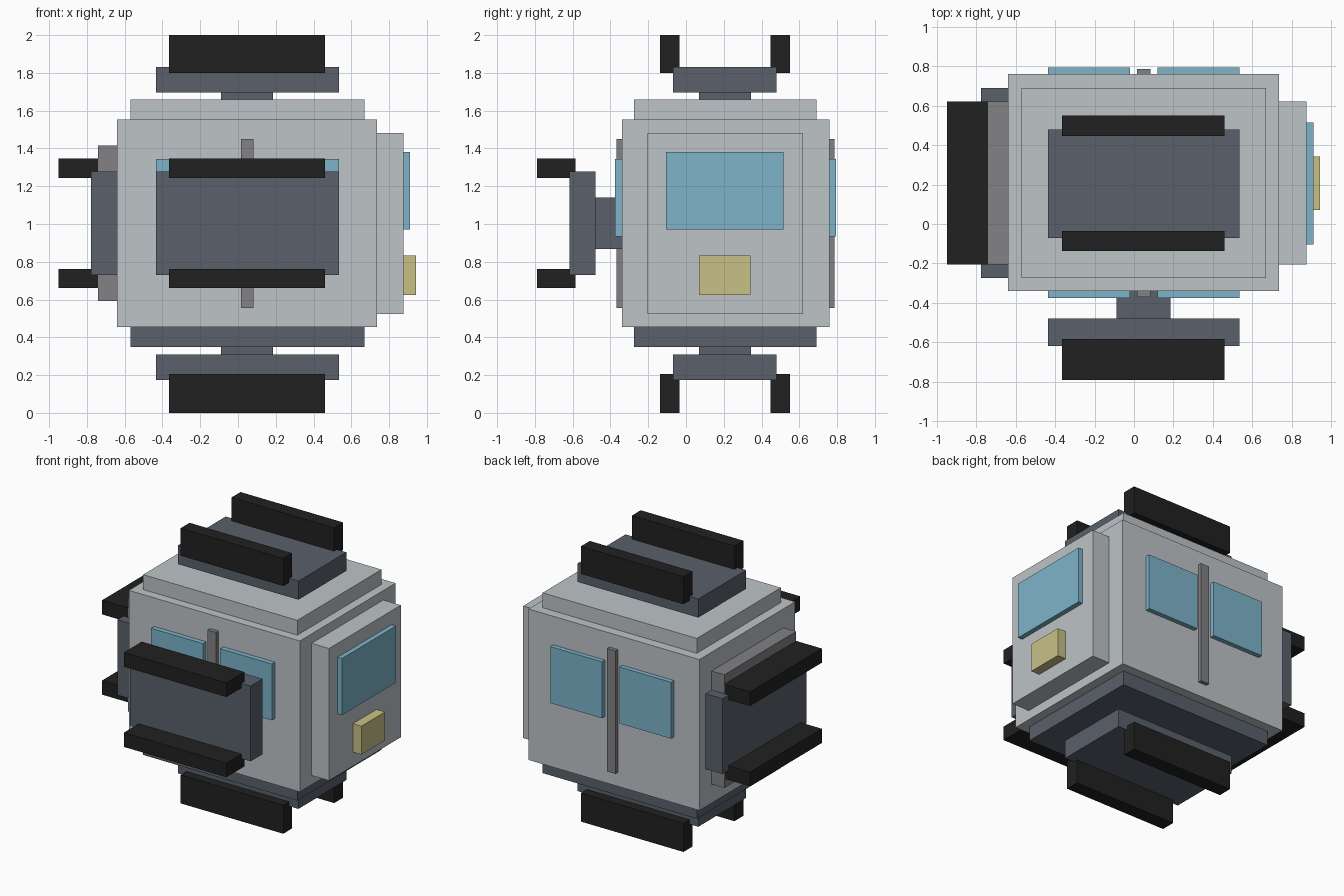
import bpy

if "Cube" in bpy.data.objects:
    bpy.data.objects.remove(bpy.data.objects["Cube"])


def material(name, rgb):
    m = bpy.data.materials.new(name)
    m.diffuse_color = (*rgb, 1.0)
    m.use_nodes = True
    m.node_tree.nodes["Principled BSDF"].inputs["Base Color"].default_value = m.diffuse_color
    return m


HULL = material("pale_grey", (0.51, 0.55, 0.57))
SLATE = material("slate", (0.10, 0.115, 0.145))
BLACK = material("black", (0.015, 0.015, 0.015))
GLASS = material("blue_glass", (0.205, 0.456, 0.584))
LAMP = material("pale_yellow", (0.584, 0.533, 0.242))
TRIM = material("mid_grey", (0.223, 0.223, 0.235))


def box(name, mat, x, y, z):
    """Box from (low, high) ranges on each axis."""
    ranges = (x, y, z)
    bpy.ops.mesh.primitive_cube_add(size=1, location=[(a + b) / 2 for a, b in ranges])
    ob = bpy.context.object
    ob.name = name
    ob.scale = [b - a for a, b in ranges]
    bpy.ops.object.transform_apply(location=False, rotation=False, scale=True)
    ob.data.materials.append(mat)
    return ob


# Shared extents
WIDE = (-0.57, 0.67)       # stepped plates along x
DEEP = (-0.275, 0.69)      # stepped plates along y
NECK_X, NECK_Y = (-0.09, 0.185), (0.07, 0.345)
SLAB_X, SLAB_Y = (-0.435, 0.535), (-0.07, 0.48)
RAIL_X = (-0.365, 0.46)
PANEL_Y = (-0.205, 0.62)
RAIL_YS = ((-0.137, -0.035), (0.447, 0.55))
RAIL_ZS = ((0.66, 0.763), (1.243, 1.346))

# Main body with roof and floor steps
box("body", HULL, (-0.64, 0.735), (-0.34, 0.76), (0.455, 1.552))
box("roof_step", HULL, WIDE, DEEP, (1.552, 1.66))
box("floor_step", SLATE, WIDE, DEEP, (0.35, 0.455))

# Right end: raised panel, window and lamp
box("end_panel", HULL, (0.735, 0.875), PANEL_Y, (0.523, 1.483))
box("end_window", GLASS, (0.875, 0.91), (-0.105, 0.515), (0.97, 1.382))
box("end_lamp", LAMP, (0.875, 0.943), (0.07, 0.342), (0.625, 0.832))

# Front and back: window pairs and centre strips
for side, win_y, strip_y in (("front", (-0.376, -0.34), (-0.369, -0.34)),
                             ("back", (0.76, 0.794), (0.76, 0.787))):
    for hand, wx in (("left", (-0.435, -0.02)), ("right", (0.12, 0.535))):
        box(f"{side}_window_{hand}", GLASS, wx, win_y, (0.935, 1.345))
    box(f"{side}_strip", TRIM, (0.015, 0.083), strip_y, (0.556, 1.45))

# Top and bottom docking feet
for end, neck_z, slab_z, rail_z in (
        ("top", (1.66, 1.695), (1.695, 1.83), (1.80, 2.0)),
        ("bottom", (0.31, 0.35), (0.175, 0.31), (0.0, 0.207))):
    box(f"{end}_neck", SLATE, NECK_X, NECK_Y, neck_z)
    box(f"{end}_slab", SLATE, SLAB_X, SLAB_Y, slab_z)
    for i, ry in enumerate(RAIL_YS):
        box(f"{end}_rail_{i + 1}", BLACK, RAIL_X, ry, rail_z)

# Front docking foot
box("front_neck", SLATE, NECK_X, (-0.48, -0.34), (0.867, 1.14))
box("front_slab", SLATE, SLAB_X, (-0.618, -0.48), (0.73, 1.277))

# Left end: backing panel and wide slab
box("left_panel", TRIM, (-0.742, -0.64), PANEL_Y, (0.592, 1.415))
box("left_slab", SLATE, (-0.777, -0.64), DEEP, (0.73, 1.277))

# Rails on the front and left feet
for i, rz in enumerate(RAIL_ZS):
    box(f"front_rail_{i + 1}", BLACK, RAIL_X, (-0.79, -0.584), rz)
    box(f"left_rail_{i + 1}", BLACK, (-0.949, -0.742), PANEL_Y, rz)
